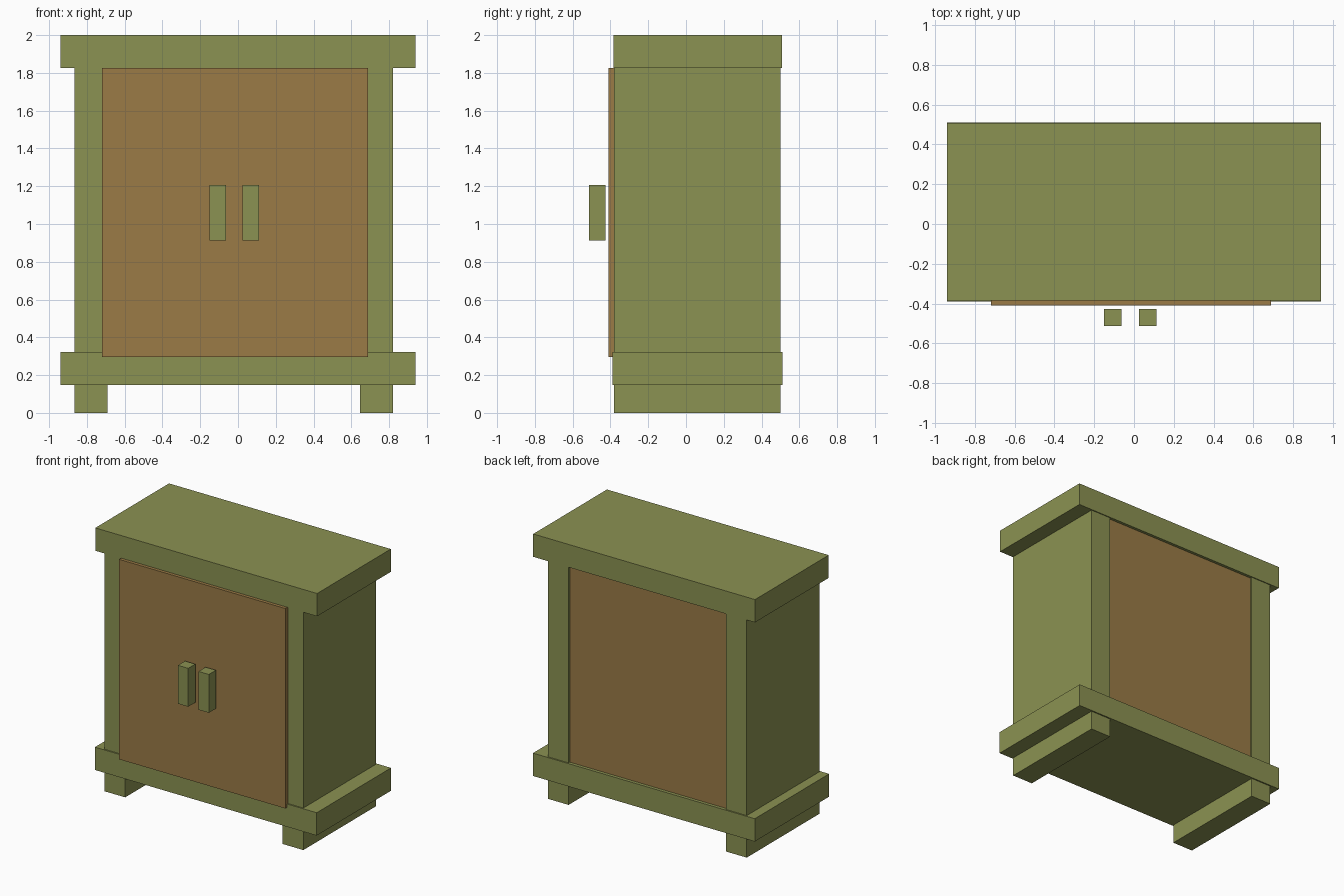
import bpy
import bmesh
from mathutils import Vector

if "Cube" in bpy.data.objects:
    bpy.data.objects.remove(bpy.data.objects["Cube"])


def material(name, rgb):
    m = bpy.data.materials.new(name)
    m.diffuse_color = (*rgb, 1.0)
    m.use_nodes = True
    m.node_tree.nodes["Principled BSDF"].inputs["Base Color"].default_value = m.diffuse_color
    return m


green = material("olive_green", (0.258, 0.287, 0.084))
brown = material("wood_brown", (0.328, 0.198, 0.061))


def box(name, xs, ys, zs, mat):
    """Axis-aligned box from its (min, max) extents."""
    bm = bmesh.new()
    bmesh.ops.create_cube(bm, size=1.0)
    spans = (xs, ys, zs)
    for v in bm.verts:
        v.co = Vector([(a + b) / 2 + c * (b - a) for c, (a, b) in zip(v.co, spans)])
    mesh = bpy.data.meshes.new(name)
    bm.to_mesh(mesh)
    bm.free()
    mesh.materials.append(mat)
    obj = bpy.data.objects.new(name, mesh)
    bpy.context.collection.objects.link(obj)
    return obj


# Side walls, running down to the floor as feet
for side, xs in (("left", (-0.865, -0.69)), ("right", (0.645, 0.82))):
    box(side + "_wall", xs, (-0.38, 0.50), (0.0, 1.84), green)

# Overhanging top and base slabs
box("top_slab", (-0.94, 0.94), (-0.385, 0.507), (1.825, 2.0), green)
box("base_slab", (-0.94, 0.94), (-0.39, 0.51), (0.147, 0.322), green)

# Inner cabinet: proud of the frame at the front, recessed at the back
box("cabinet_body", (-0.72, 0.688), (-0.41, 0.485), (0.295, 1.827), brown)

# Pair of upright door handles
for side, x in (("left", -0.15), ("right", 0.025)):
    box(side + "_handle", (x, x + 0.087), (-0.513, -0.427), (0.913, 1.207), green)
